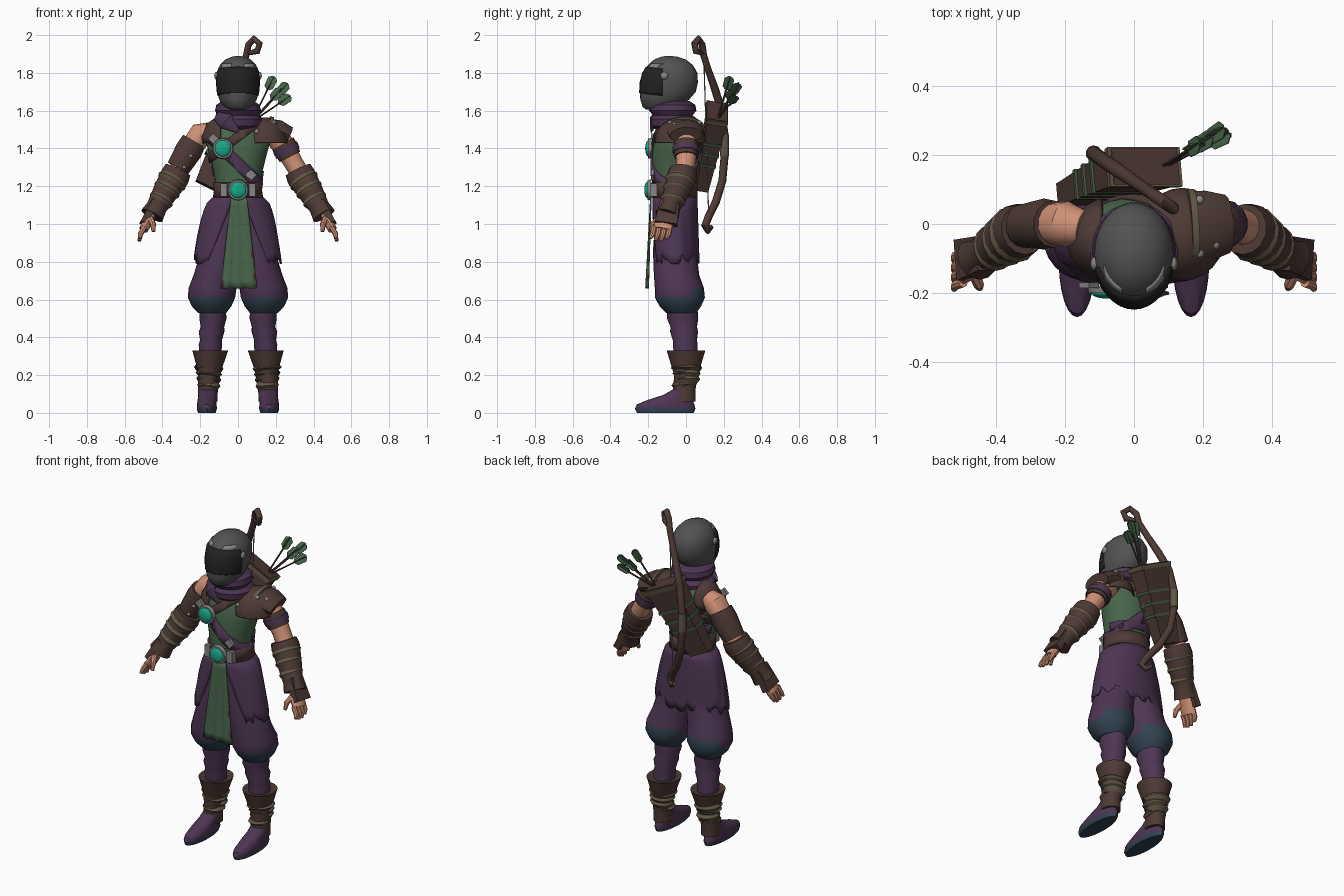
import bpy, bmesh, math, random
from mathutils import Vector

random.seed(4)
cube = bpy.data.objects.get("Cube")
if cube:
    bpy.data.objects.remove(cube, do_unlink=True)


def material(name, *rgb):
    mat = bpy.data.materials.new(name)
    mat.use_nodes = True
    mat.diffuse_color = (*rgb, 1)
    mat.node_tree.nodes["Principled BSDF"].inputs["Base Color"].default_value = (*rgb, 1)
    return mat


purple = material("purple cloth", .075, .036, .085)
brown = material("dark leather", .075, .042, .036)
green = material("green cloth", .065, .13, .07)
skin = material("skin", .62, .28, .18)
grey = material("helmet grey", .085, .085, .085)
black = material("visor black", .016, .016, .016)
teal = material("teal gem", .01, .38, .24)
metal = material("metal", .24, .24, .24)
tan = material("tan wrap", .12, .095, .06)
blue = material("dark blue cloth", .03, .055, .08)


def finish(name, bm, mats, rule=None, thick=0, recalc=True):
    """Turn a bmesh into a smooth shaded object, colouring faces by a rule."""
    if recalc:
        bmesh.ops.recalc_face_normals(bm, faces=bm.faces)
    mesh = bpy.data.meshes.new(name)
    for f in bm.faces:
        f.smooth = True
        f.material_index = int(rule(f.calc_center_median())) if rule else 0
    bm.to_mesh(mesh)
    bm.free()
    for m in mats:
        mesh.materials.append(m)
    mesh.set_sharp_from_angle(angle=math.radians(40))
    ob = bpy.data.objects.new(name, mesh)
    bpy.context.collection.objects.link(ob)
    if thick:
        mod = ob.modifiers.new("thickness", "SOLIDIFY")
        mod.thickness, mod.offset = thick, -1
    return ob


def skin_rings(bm, rings):
    loops = [[bm.verts.new(p) for p in ring] for ring in rings]
    for a, b in zip(loops, loops[1:]):
        for i in range(len(a)):
            j = (i + 1) % len(a)
            bm.faces.new((a[i], a[j], b[j], b[i]))
    bm.faces.new(loops[0])
    bm.faces.new(loops[-1])


def loft(name, mats, rings, side=1, sides=24, rule=None):
    """Stack horizontal ellipses given as x, y, z, x radius, y radius."""
    bm = bmesh.new()
    turns = [math.tau * i / sides for i in range(sides)]
    skin_rings(bm, [[(side * (x + rx * math.cos(a)), y + ry * math.sin(a), z) for a in turns]
                    for x, y, z, rx, ry in rings])
    return finish(name, bm, mats, rule)


def limb(name, mat, pts, radii, side=1, sides=14, flat=1, wide=(0, 1, 0)):
    """Sweep an ellipse along a path; four sides give a box section."""
    bm = bmesh.new()
    pts = [Vector(p) for p in pts]
    phase, grow = (math.pi / 4, math.sqrt(2)) if sides == 4 else (0, 1)
    rings = []
    for i, p in enumerate(pts):
        t = (pts[min(i + 1, len(pts) - 1)] - pts[max(i - 1, 0)]).normalized()
        u = Vector(wide)
        u = (u - t * u.dot(t)).normalized()
        v = t.cross(u) * flat
        ring = []
        for k in range(sides):
            a = phase + math.tau * k / sides
            q = p + (u * math.cos(a) + v * math.sin(a)) * radii[i] * grow
            ring.append((q.x * side, q.y, q.z))
        rings.append(ring)
    skin_rings(bm, rings)
    return finish(name, bm, [mat])


def band(name, mat, source, planes, offset=.009):
    """Raised strip: the part of a source surface kept behind all planes."""
    bm = bmesh.new()
    bm.from_mesh(source.data)
    for point, normal in planes:
        bmesh.ops.bisect_plane(bm, geom=bm.verts[:] + bm.edges[:] + bm.faces[:],
                               plane_co=point, plane_no=normal, clear_outer=True)
    bm.normal_update()
    for v, n in [(v, v.normal.copy()) for v in bm.verts]:
        v.co += n * offset
    return finish(name, bm, [mat], thick=offset + .003, recalc=False)


def between(point, normal, width):
    p, n = Vector(point), Vector(normal).normalized()
    return [(p + n * width / 2, n), (p - n * width / 2, -n)]


def ball(name, mat, centre, size, keep_above=None):
    bm = bmesh.new()
    bmesh.ops.create_uvsphere(bm, u_segments=24, v_segments=14, radius=1)
    for v in bm.verts:
        v.co = [c + a * b for c, a, b in zip(centre, v.co, size)]
    if keep_above:
        bmesh.ops.bisect_plane(bm, geom=bm.verts[:] + bm.edges[:] + bm.faces[:],
                               plane_co=(0, 0, keep_above), plane_no=(0, 0, -1), clear_outer=True)
    return finish(name, bm, [mat], thick=.01 if keep_above else 0)


def medallion(name, x, y, z):
    limb(name + "_ring", metal, [(x, y + .02, z), (x, y, z)], [.056, .052], sides=24, wide=(1, 0, 0))
    ball(name + "_gem", teal, (x, y, z), (.043, .016, .043))


# Torso with belt and crossed straps
torso = loft("torso", [green], [
    (0, -.06, 1.08, .13, .11), (0, -.065, 1.18, .115, .115), (0, -.065, 1.28, .13, .115),
    (0, -.055, 1.38, .155, .125), (0, -.045, 1.46, .178, .12), (0, -.04, 1.52, .15, .1),
    (0, -.05, 1.57, .08, .07)], sides=32)
band("belt", brown, torso, between((0, 0, 1.18), (0, 0, 1), .08), .012)
band("chest_strap", purple, torso, between((-.08, 0, 1.4), (.7, 0, .7), .06))
band("cross_strap", brown, torso, between((-.08, 0, 1.4), (-.6, 0, .8), .045), .012)
band("lower_back_strap", purple, torso,
     between((0, 0, 1.27), (.1, 0, 1), .05) + [((0, -.05, 0), (0, -1, 0))])
band("right_shoulder_strap", brown, torso,
     between((-.14, 0, 0), (1, 0, 0), .1) + [((0, 0, 1.43), (0, 0, -1))], .018)
medallion("chest_medallion", -.08, -.2, 1.4)
medallion("belt_buckle", 0, -.205, 1.18)
for x in (-.075, .075):
    limb("belt_clasp", metal, [(x, -.172, 1.145), (x, -.172, 1.215)], [.018] * 2, sides=4, wide=(1, 0, 0))
for x, z in ((-.01, 1.335), (.07, 1.26), (-.13, 1.45)):
    limb("strap_clip", metal, [(x - .015, -.178, z + .015), (x + .015, -.178, z - .015)],
         [.02] * 2, sides=4, flat=.4, wide=(.7, 0, .7))

# Scarf
loft("scarf", [purple], [
    (0, -.06, 1.5, .1, .1), (0, -.065, 1.52, .125, .12), (0, -.065, 1.555, .13, .125),
    (0, -.07, 1.575, .105, .105), (0, -.07, 1.6, .122, .125), (0, -.07, 1.63, .115, .12),
    (0, -.07, 1.65, .085, .09)])
limb("scarf_point", purple, [(-.1, -.12, 1.58), (-.06, -.175, 1.54), (0, -.185, 1.49)],
     [.04, .045, .01], flat=.4, wide=(.5, 0, .8))

# Helmet and visor
helmet = loft("helmet", [grey], [
    (0, -.14, 1.605, .05, .07), (0, -.13, 1.62, .075, .1), (0, -.112, 1.66, .1, .13),
    (0, -.096, 1.7, .111, .148), (0, -.089, 1.75, .117, .152), (0, -.084, 1.8, .114, .144),
    (0, -.082, 1.84, .097, .12), (0, -.085, 1.87, .068, .085), (0, -.088, 1.885, .035, .045),
    (0, -.09, 1.89, .008, .01)], sides=36)
band("visor", black, helmet, between((0, 0, 1.735), (0, .12, 1), .14) + [((0, -.125, 0), (0, 1, 0))], .004)
for x in (-.06, .06):
    band("brow_patch", metal, helmet, between((0, 0, 1.835), (0, 0, 1), .025)
         + between((x, 0, 0), (1, 0, 0), .05) + [((0, -.1, 0), (0, 1, 0))], .003)
    ball("visor_pivot", metal, (x * 1.9, -.115, 1.785), (.012, .02, .02))

# Coat skirt, open at the front with a torn hem
bm = bmesh.new()
columns, rows = 44, 8
grid = []
for c in range(columns + 1):
    hem = .79 + random.choice((0, .02, .05))
    line = []
    for r in range(rows + 1):
        t = r / rows
        z = 1.15 + (hem - 1.15) * t
        rx, ry = .125 + .108 * t ** .45, .12 + .012 * t
        start = math.asin(min((.02 + (1.15 - z) * .4) / rx, .9))
        a = start + (math.tau - 2 * start) * c / columns
        line.append(bm.verts.new((rx * math.sin(a), -.06 - ry * math.cos(a), z)))
    grid.append(line)
for a, b in zip(grid, grid[1:]):
    for r in range(rows):
        bm.faces.new((a[r], b[r], b[r + 1], a[r + 1]))
finish("coat_skirt", bm, [purple], thick=.008)

# Pleated front cloth with worn edges
bm = bmesh.new()
columns, rows = 12, 12
grid = []
for r in range(rows + 1):
    t = r / rows
    grid.append([bm.verts.new((.005 + (c / columns - .5) * (.085 + .11 * t),
                               -.19 - .02 * t + .006 * t * math.cos(c * 1.6), 1.14 - .48 * t))
                 for c in range(columns + 1)])
for a, b in zip(grid, grid[1:]):
    for c in range(columns):
        bm.faces.new((a[c], a[c + 1], b[c + 1], b[c]))
finish("front_cloth", bm, [green, brown], thick=.008,
       rule=lambda p: abs(p.x) > .075 and math.sin(p.z * 60 + p.x * 20) > 0)

for s, tag in ((1, "left_"), (-1, "right_")):
    # Trousers, calf, boot
    loft(tag + "trouser", [purple, blue], [
        (.06, -.06, 1.05, .08, .1), (.085, -.06, .86, .11, .115), (.118, -.05, .73, .117, .12),
        (.135, -.035, .66, .127, .13), (.14, -.032, .61, .125, .132), (.14, -.03, .565, .105, .11),
        (.137, -.025, .53, .075, .08)], s, rule=lambda p: p.z < .6 or (p.z < .66 and p.y > .04))
    loft(tag + "calf", [purple], [
        (.135, -.02, .56, .07, .08), (.133, -.018, .5, .072, .083), (.135, -.012, .455, .062, .07),
        (.14, -.01, .43, .068, .074), (.143, -.006, .385, .058, .064), (.146, -.004, .36, .062, .066),
        (.148, 0, .28, .055, .06)], s)
    loft(tag + "boot_shaft", [brown], [
        (.16, -.01, .06, .052, .06), (.16, -.01, .12, .053, .06), (.155, 0, .2, .056, .062),
        (.15, 0, .25, .07, .078), (.147, 0, .33, .095, .102), (.147, 0, .322, .075, .08)], s)
    for z, r in ((.145, .058), (.178, .062), (.208, .066), (.238, .074)):
        tilt = random.uniform(-.012, .012)
        limb(tag + "boot_wrap", tan, [(.157, -.003, z - .014), (.155, -.003 + tilt, z),
                                      (.155, -.003, z + .014)], [r - .008, r + .006, r - .006], s)
    loft(tag + "shoe", [purple, blue], [
        (.165, -.11, 0, .047, .15), (.165, -.11, .022, .053, .16), (.165, -.108, .045, .052, .152),
        (.164, -.085, .068, .05, .12), (.162, -.04, .095, .048, .08), (.16, -.012, .125, .047, .055)],
        s, rule=lambda p: p.z < .02)

    # Arm, bracer and hand
    limb(tag + "arm", skin, [(.15, -.01, 1.49), (.195, 0, 1.475), (.245, 0, 1.41), (.29, 0, 1.33),
                             (.35, -.02, 1.23), (.45, -.09, 1.06)], [.05, .066, .06, .052, .05, .035], s)
    limb(tag + "bracer", brown, [(.318, -.015, 1.285), (.335, -.02, 1.25), (.39, -.055, 1.16),
                                 (.43, -.085, 1.09), (.455, -.1, 1.045)], [.074, .08, .067, .055, .064], s)
    for t, r in ((.2, .083), (.42, .076), (.68, .068)):
        p = Vector((.325, -.015, 1.27)).lerp(Vector((.445, -.095, 1.06)), t)
        d = Vector((.009, -.004, -.015))
        limb(tag + "bracer_strap", tan, [p - d, p, p + d], [r - .008, r, r - .01], s)
    limb(tag + "gauntlet_plate", brown, [(.44, -.085, 1.12), (.5, -.105, 1.0)], [.05, .06], s,
         sides=4, flat=.35)
    limb(tag + "palm", skin, [(.455, -.1, 1.05), (.48, -.115, 1.01), (.5, -.125, .97)],
         [.04, .052, .05], s, flat=.5)
    for j in range(4):
        y, drop = -.085 - .028 * j, .012 * abs(j - 1.4)
        limb(tag + "finger", skin, [(.495, y, .985), (.517, y - .008, .945), (.522, y - .02, .905 + drop)],
             [.015, .014, .009], s, sides=8)
    limb(tag + "thumb", skin, [(.465, -.14, 1.03), (.45, -.175, 1.0), (.447, -.185, .96)],
         [.018, .016, .01], s, sides=8)

# Upper arm guards
limb("left_arm_band", brown, [(.237, 0, 1.425), (.252, 0, 1.4), (.275, 0, 1.355)], [.066, .069, .062])
limb("left_arm_band_trim", purple, [(.25, 0, 1.405), (.265, 0, 1.375)], [.072, .07])
limb("right_arm_guard", brown, [(.232, 0, 1.44), (.26, 0, 1.39), (.318, -.005, 1.295)], [.068, .074, .064], -1)
for x, z in ((-.25, 1.36), (-.285, 1.3)):
    ball("guard_rivet", metal, (x, -.068, z), (.01, .01, .01))

# Left shoulder armour
ball("shoulder_plate", brown, (.14, -.03, 1.44), (.125, .135, .125), 1.44)
limb("shoulder_cap", brown, [(.165, -.01, 1.5), (.215, -.005, 1.495), (.27, 0, 1.47)], [.105, .102, .085], flat=.55)
limb("shoulder_trim", tan, [(.16, -.01, 1.505), (.18, -.009, 1.502)], [.112, .11], flat=.6)
for x, y, z in ((.1, -.14, 1.49), (.19, -.085, 1.535), (.235, -.06, 1.525), (.19, .07, 1.535)):
    ball("shoulder_rivet", metal, (x, y, z), (.013, .013, .013))

# Quiver
bottom, top = Vector((-.165, .085, 1.2)), Vector((.03, .165, 1.59))
across = (.89, 0, -.45)


def on_quiver(t):
    return bottom.lerp(top, t)


def box(name, mat, start, end, r0, r1):
    limb(name, mat, [on_quiver(start), on_quiver(end)], [r0, r1], sides=4, flat=.5, wide=across)


box("quiver", brown, 0, 1, .065, .108)
box("quiver_rim", tan, .95, 1.01, .113, .117)
box("quiver_mouth", brown, .96, 1.02, .102, .106)
for t in (.35, .5, .65):
    box("quiver_cord", green, t, t + .035, .072 + .043 * t, .074 + .043 * t)

# Arrows
for x, y, z in ((.175, .225, 1.75), (.205, .24, 1.69), (.24, .265, 1.72), (.25, .25, 1.66)):
    tip, root = Vector((x, y, z)), Vector((.05 + x * .15, .165, 1.55))
    limb("arrow_shaft", brown, [root, tip], [.005, .005], sides=6)
    d = (tip - root).normalized()
    for w in ((0, 1, 0), (1, 0, -.5)):
        limb("arrow_feather", green, [tip - d * .045, tip - d * .03, tip + d * .02, tip + d * .035],
             [.006, .024, .026, .01], sides=4, flat=.1, wide=w)

# Bow: distance behind the string and height, ending in curls
profile = ((.12, 1.905), (-.08, 1.915), (-.14, 1.955), (0, 1.98), (.14, 1.95), (.2, 1.89), (.38, 1.81),
           (.62, 1.71), (.85, 1.6), (.96, 1.47), (.96, 1.36), (.88, 1.23), (.65, 1.12), (.38, 1.04),
           (.25, .99), (.35, .965), (.48, .985))
path = [(.085 - .21 * o, .065 + .145 * o, z) for o, z in profile]
limb("bow", brown, path, [.012] + [.018] * 6 + [.021] * 8 + [.018, .012], sides=10, wide=(.57, .82, 0))
limb("bow_grip", tan, path[9:11], [.024] * 2, sides=10, wide=(.57, .82, 0))
limb("bow_string", metal, [path[5], path[13]], [.003] * 2, sides=6)
